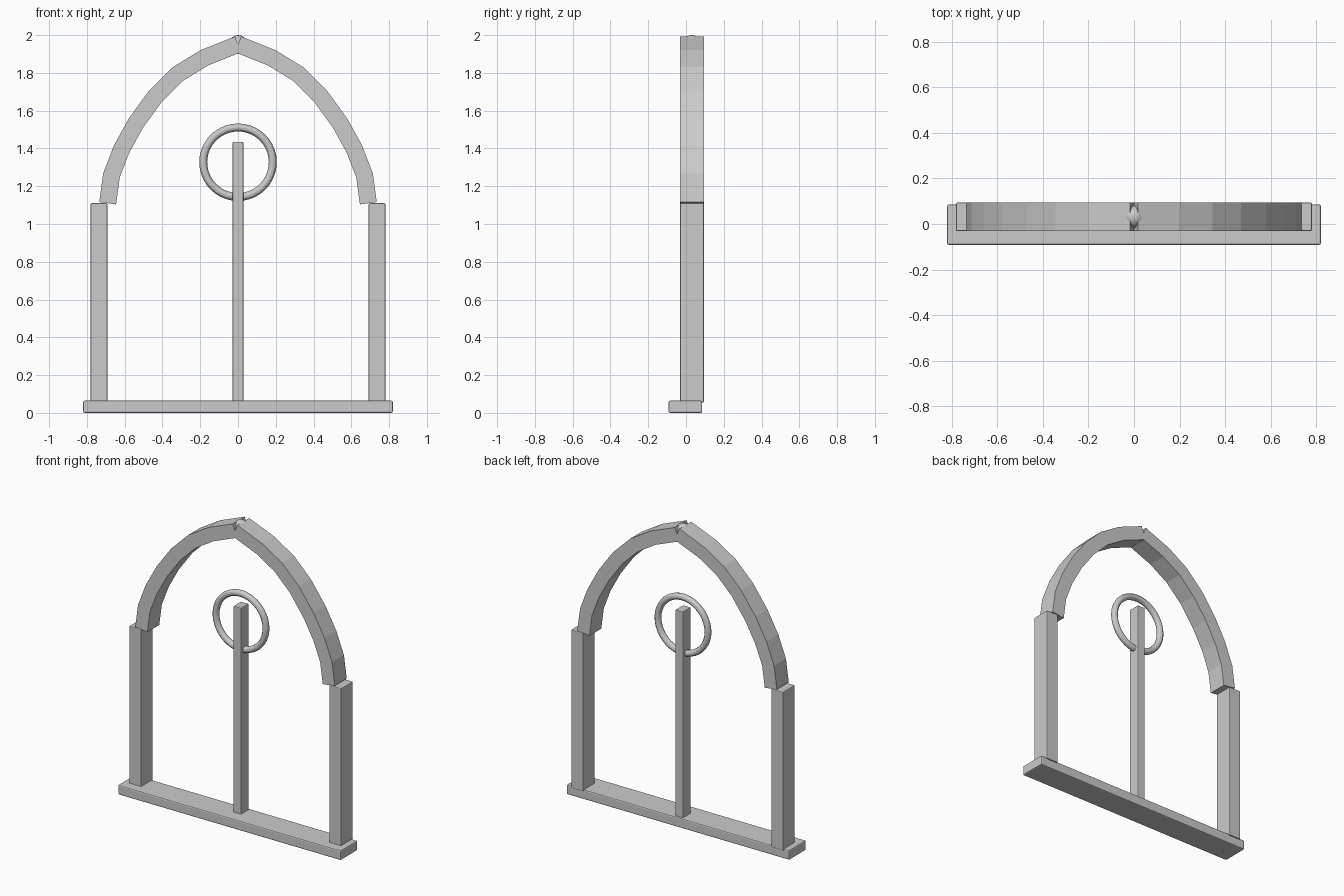
import bpy, bmesh
from mathutils import Vector

if "Cube" in bpy.data.objects:
    bpy.data.objects.remove(bpy.data.objects["Cube"])

Y0, Y1 = -0.031, 0.094      # frame depth range
YC = (Y0 + Y1) / 2


def add_bevel(ob, width, segments=1):
    m = ob.modifiers.new("soft_edges", 'BEVEL')
    m.width, m.segments = width, segments


def box(name, lo, hi, bevel):
    bpy.ops.mesh.primitive_cube_add(size=1, location=[(a + b) / 2 for a, b in zip(lo, hi)])
    ob = bpy.context.object
    ob.name = name
    ob.scale = [b - a for a, b in zip(lo, hi)]
    bpy.ops.object.transform_apply(location=False, rotation=False, scale=True)
    add_bevel(ob, bevel, 2)
    return ob


def arch_half(name, side, half=0.045):
    # Centre line from the jamb up to the apex, swept with a mitred rectangle
    path = [Vector(p) for p in ((0.69, 1.11), (0.67, 1.257), (0.617, 1.395), (0.54, 1.535),
                                (0.436, 1.678), (0.317, 1.795), (0.178, 1.88), (0, 1.951))]
    dirs = [(b - a).normalized() for a, b in zip(path, path[1:])]
    bm = bmesh.new()
    rings = []
    for i, p in enumerate(path):
        d0, d1 = dirs[max(i - 1, 0)], dirs[min(i, len(dirs) - 1)]
        t = (d0 + d1).normalized()
        n = Vector((t.y, -t.x)) * (half / t.dot(d0))
        rings.append([bm.verts.new((side * q.x, y, q.y)) for q, y in
                      ((p + n, Y0), (p + n, Y1), (p - n, Y1), (p - n, Y0))])
    for a, b in zip(rings, rings[1:]):
        for k in range(4):
            bm.faces.new((a[k], a[(k + 1) % 4], b[(k + 1) % 4], b[k]))
    bm.faces.new(rings[0])
    bm.faces.new(rings[-1])
    bmesh.ops.recalc_face_normals(bm, faces=bm.faces)
    me = bpy.data.meshes.new(name)
    bm.to_mesh(me)
    bm.free()
    ob = bpy.data.objects.new(name, me)
    bpy.context.collection.objects.link(ob)


# Sill
box("sill", (-0.82, -0.092, 0), (0.82, 0.086, 0.065), 0.008)

# Jambs and the two arch halves
for side, label in ((-1, "left"), (1, "right")):
    x0, x1 = sorted((side * 0.692, side * 0.78))
    box(label + "_jamb", (x0, Y0, 0.055), (x1, Y1, 1.11), 0.005)
    arch_half(label + "_arch", side)

# Central mullion
box("mullion", (-0.028, YC - 0.04, 0.055), (0.028, YC + 0.04, 1.435), 0.004)

# Tracery ring
bpy.ops.mesh.primitive_torus_add(location=(0, YC, 1.327), rotation=(1.5707963, 0, 0),
                                 major_radius=0.184, minor_radius=0.021,
                                 major_segments=40, minor_segments=12)
bpy.context.object.name = "tracery_ring"
bpy.ops.object.shade_smooth_by_angle()

# Apex boss filling the notch
bpy.ops.mesh.primitive_uv_sphere_add(segments=16, ring_count=10, radius=0.05,
                                     location=(0, YC, 1.95))
bpy.context.object.name = "apex_boss"
bpy.ops.object.shade_smooth_by_angle()
